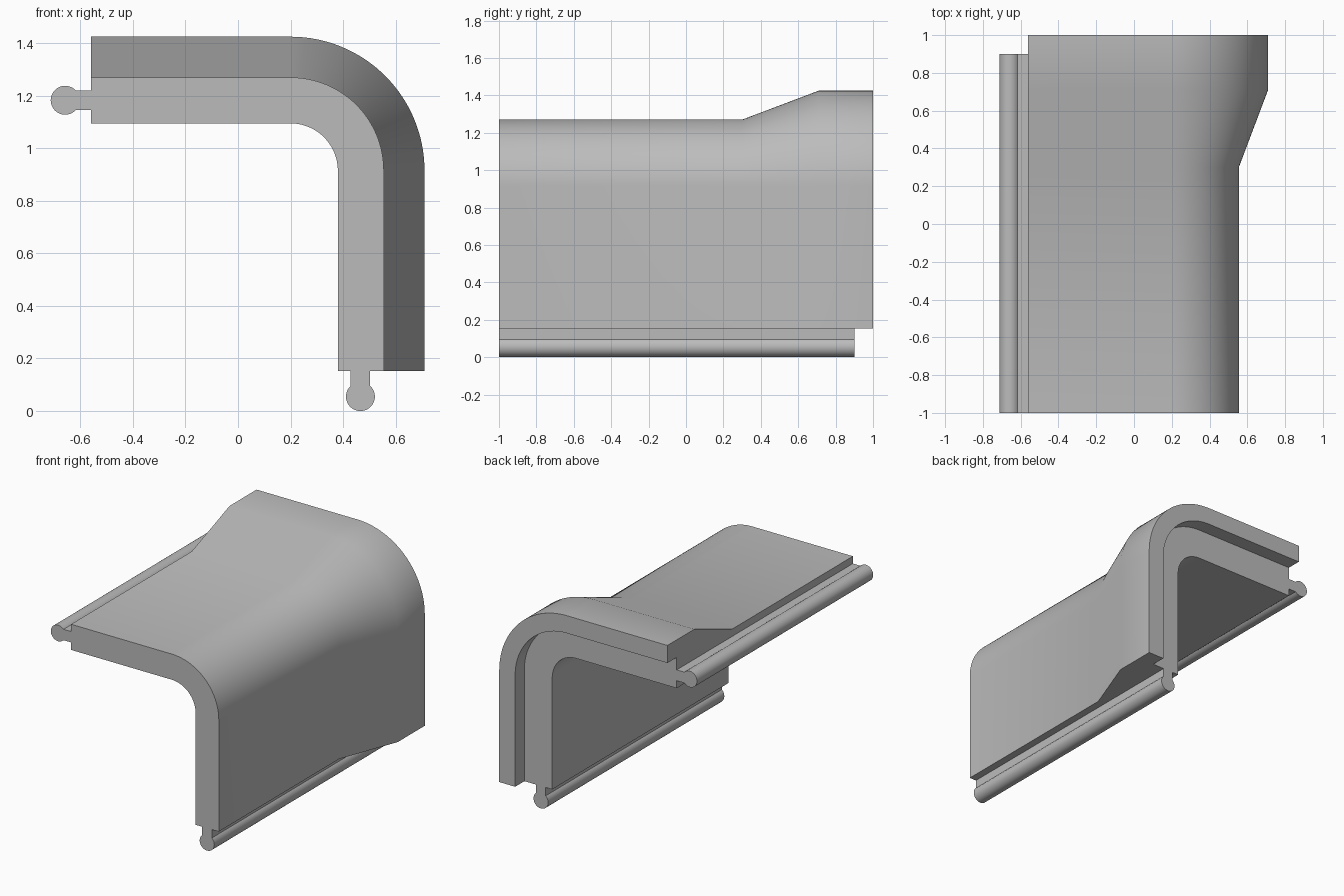
import bpy, bmesh, math
from mathutils import Vector

cube = bpy.data.objects.get("Cube")
if cube:
    bpy.data.objects.remove(cube, do_unlink=True)

grey = bpy.data.materials.new("plain_grey")
grey.use_nodes = True
colour = (0.5, 0.5, 0.5, 1)
grey.diffuse_color = colour
grey.node_tree.nodes["Principled BSDF"].inputs["Base Color"].default_value = colour

BEND_X, BEND_Z = 0.2, 0.915      # centre of the rounded corner
END_X, END_Z = -0.56, 0.153      # free edges of the two legs
FRONT, BACK, REBATE = -1.0, 1.0, 0.9


def loft(name, rings):
    """Join equal closed rings of points into a capped solid."""
    bm = bmesh.new()
    loops = [[bm.verts.new(p) for p in ring] for ring in rings]
    for a, b in zip(loops, loops[1:]):
        for i in range(len(a)):
            j = (i + 1) % len(a)
            bm.faces.new((a[i], a[j], b[j], b[i]))
    bm.faces.new(loops[0])
    bm.faces.new(loops[-1])
    bmesh.ops.recalc_face_normals(bm, faces=bm.faces)
    mesh = bpy.data.meshes.new(name)
    bm.to_mesh(mesh)
    bm.free()
    mesh.materials.append(grey)
    obj = bpy.data.objects.new(name, mesh)
    bpy.context.collection.objects.link(obj)
    bpy.ops.object.select_all(action='DESELECT')
    obj.select_set(True)
    bpy.context.view_layer.objects.active = obj
    bpy.ops.object.shade_smooth_by_angle(angle=math.radians(32))
    return obj


# Wall section (distance from bend centre, y): flared rear with a rebate
section = [(0.18, FRONT), (0.355, FRONT), (0.355, 0.3), (0.51, 0.71),
           (0.51, BACK), (0.39, BACK), (0.39, REBATE), (0.18, REBATE)]

# Stations along the L-shaped path: top leg, rounded corner, side leg
STEPS = 32
stations = [(END_X, BEND_Z, math.pi / 2)]
stations += [(BEND_X, BEND_Z, math.pi / 2 * (1 - i / STEPS)) for i in range(STEPS + 1)]
stations += [(BEND_X, END_Z, 0.0)]
loft("corner_wall", [[(x + r * math.cos(a), y, z + r * math.sin(a)) for r, y in section]
                     for x, z, a in stations])


# Keyhole-shaped connector rails on the free edges
def rail(name, root, direction):
    radius, half_neck, reach = 0.055, 0.037, 0.098
    out = Vector(direction)
    side = Vector((-out.y, out.x))
    start = math.asin(half_neck / radius)
    outline = [(0, half_neck), (0, -half_neck)]
    for i in range(37):
        a = math.pi + start + (2 * math.pi - 2 * start) * i / 36
        outline.append((reach + radius * math.cos(a), radius * math.sin(a)))
    points = [Vector(root) + out * u + side * v for u, v in outline]
    loft(name, [[(p.x, y, p.y) for p in points] for y in (FRONT, REBATE)])


rail("top_leg_rail", (END_X, 1.183), (-1, 0))
rail("side_leg_rail", (0.466, END_Z), (0, -1))
